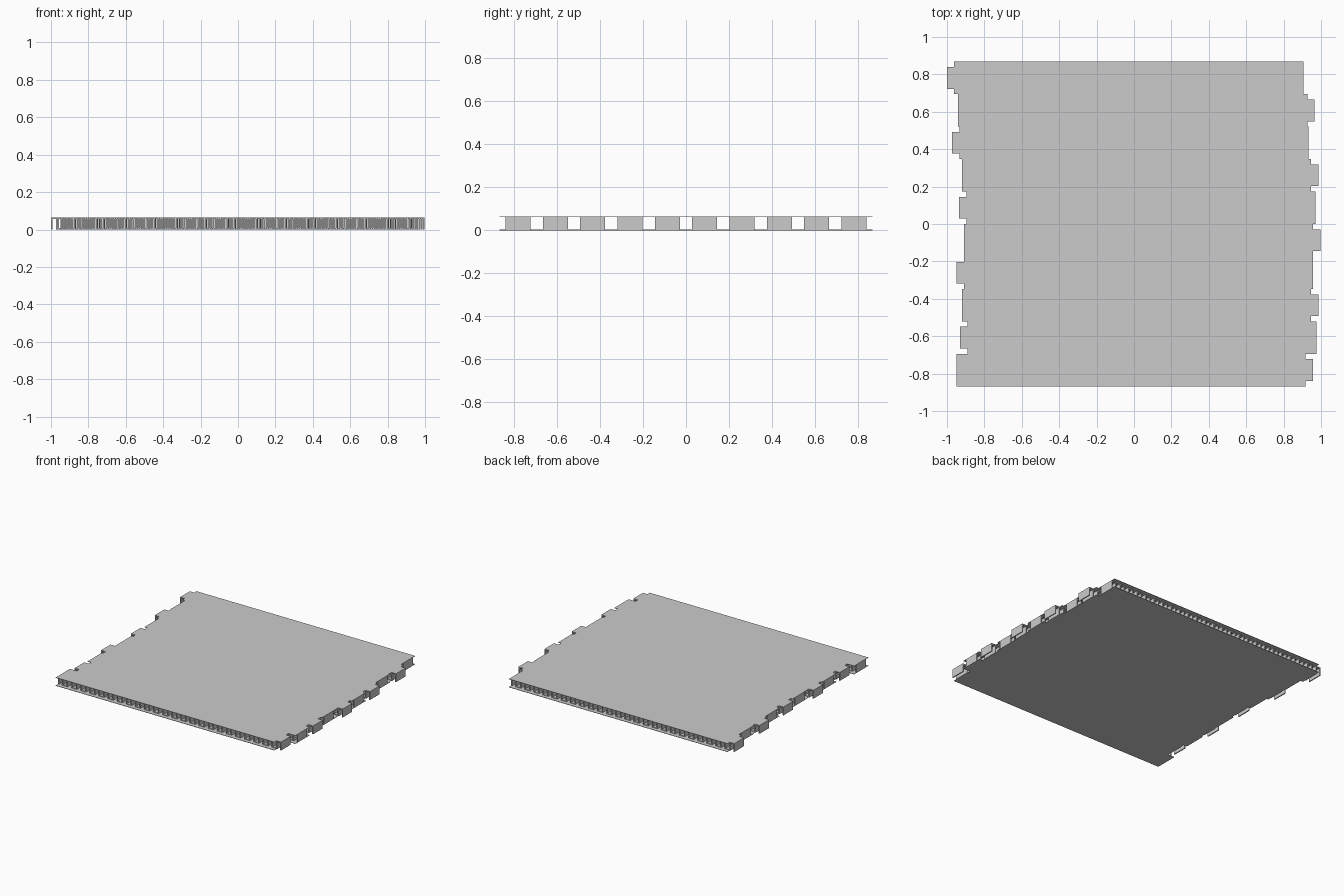
import bpy

if "Cube" in bpy.data.objects:
    bpy.data.objects.remove(bpy.data.objects["Cube"])

H = 0.065          # panel height
S = 0.003          # skin thickness
T = 0.008          # core wall thickness
ROW = 0.1735       # row depth
CORE = 0.116       # core depth inside a row
HALF = 0.0389      # half wave length
N = 49             # flats per row
LENGTH = N * HALF
LEFT = [-1.0, -0.94, -0.973, -0.92, -0.935, -0.91, -0.948, -0.92, -0.93, -0.95]


def prism(name, outline, y0, y1):
    """Extrude an x-z outline along y."""
    n = len(outline)
    verts = [(x, y, z) for y in (y0, y1) for x, z in outline]
    faces = [tuple(range(n)), tuple(range(2 * n - 1, n - 1, -1))]
    faces += [(i, n + i, n + (i + 1) % n, (i + 1) % n) for i in range(n)]
    mesh = bpy.data.meshes.new(name)
    mesh.from_pydata(verts, [], faces)
    ob = bpy.data.objects.new(name, mesh)
    bpy.context.collection.objects.link(ob)
    return ob


def wave():
    """Square-wave strip: upper side going right, lower side coming back."""
    upper, lower = [(0, H)], [(0, 0), (T, 0)]
    for k in range(1, N):
        x = k * HALF
        a, b = (x + T / 2, x - T / 2)
        if k % 2:      # step down
            upper += [(a, H), (a, T)]
            lower += [(T if k == 1 else lower[-1][0], H - T), (b, H - T), (b, 0)]
        else:          # step up
            upper += [(b, T), (b, H)]
            lower += [(a, 0), (a, H - T)]
    upper += [(LENGTH, H), (LENGTH, 0)]
    lower += [(LENGTH - T, H - T), (LENGTH - T, 0)]
    pts = upper + lower[::-1]
    out = []
    for p in pts:
        if not out or p != out[-1]:
            out.append(p)
    return out


profile = wave()
for r, left in enumerate(LEFT):
    yc = ROW * (4.5 - r)
    right = left + LENGTH
    flip = r % 2 == 0
    # corrugated core strip, every other row turned round
    pts = [(right - x if flip else left + x, z) for x, z in profile]
    if flip:
        pts.reverse()
    prism("core_strip", pts, yc - CORE / 2, yc + CORE / 2)
    # top and bottom skins, one half wave shorter than the core
    x0, x1 = (left + HALF, right) if flip else (left, right - HALF)
    for name, z0, z1 in (("top_skin", H - S, H), ("bottom_skin", 0, S)):
        prism(name, [(x0, z0), (x1, z0), (x1, z1), (x0, z1)],
              yc - ROW / 2, yc + ROW / 2)
